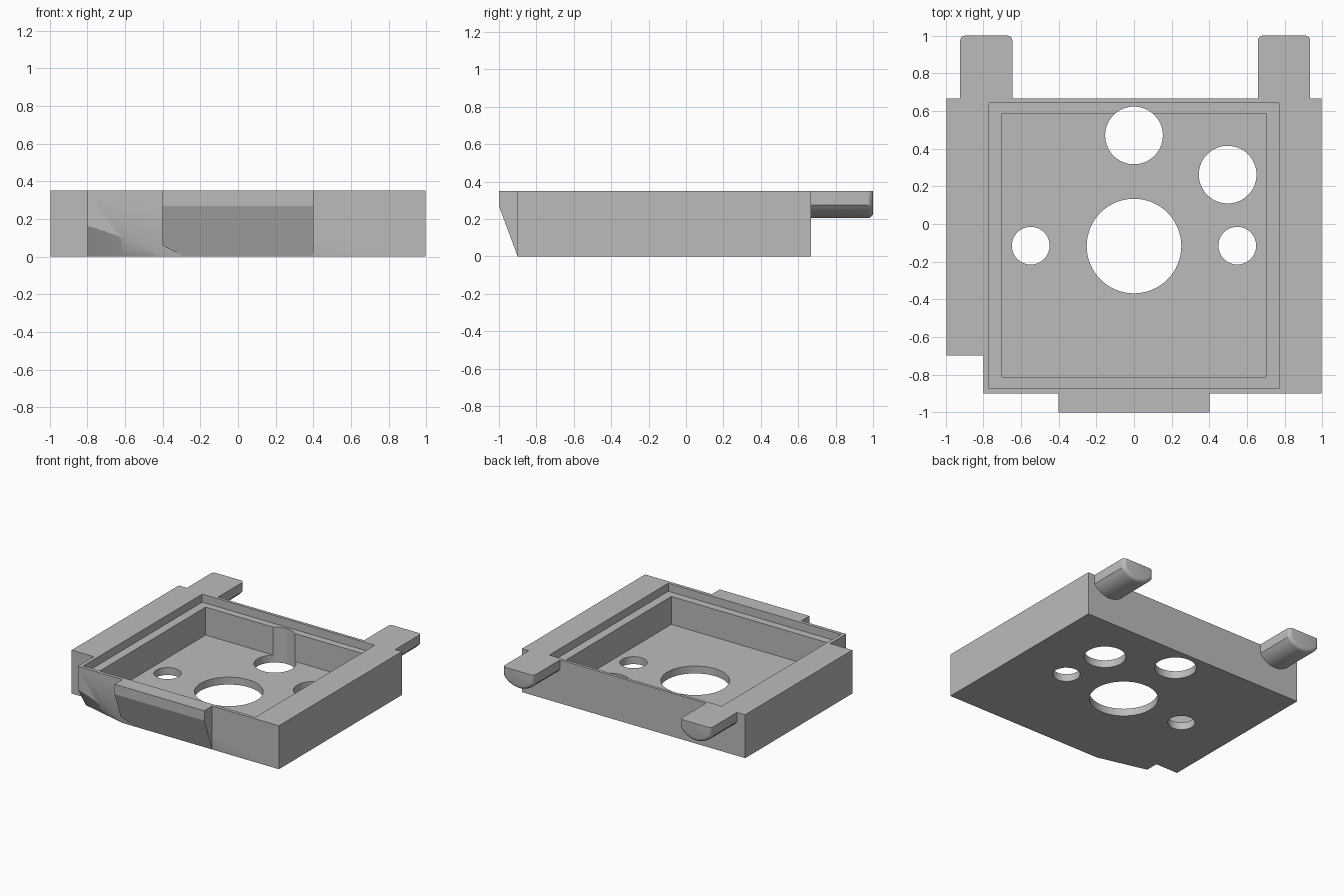
import bpy, bmesh, math
from mathutils import Vector

if "Cube" in bpy.data.objects:
    bpy.data.objects.remove(bpy.data.objects["Cube"])

grey = bpy.data.materials.new("light_grey")
grey.diffuse_color = (0.5, 0.5, 0.5, 1)
grey.use_nodes = True
grey.node_tree.nodes["Principled BSDF"].inputs["Base Color"].default_value = grey.diffuse_color


def finish(name, bm):
    bmesh.ops.recalc_face_normals(bm, faces=bm.faces)
    mesh = bpy.data.meshes.new(name)
    bm.to_mesh(mesh)
    bm.free()
    mesh.materials.append(grey)
    obj = bpy.data.objects.new(name, mesh)
    bpy.context.collection.objects.link(obj)
    return obj


def loft(name, rings):
    """Solid through matching closed rings of points, capped at both ends."""
    bm = bmesh.new()
    vs = [[bm.verts.new(p) for p in ring] for ring in rings]
    n = len(rings[0])
    for a, b in zip(vs, vs[1:]):
        for i in range(n):
            j = (i + 1) % n
            bm.faces.new((a[i], a[j], b[j], b[i]))
    bm.faces.new(vs[0])
    bm.faces.new(vs[-1])
    return finish(name, bm)


def slab(name, outline, z0, z1):
    return loft(name, [[(x, y, z) for x, y in outline] for z in (z0, z1)])


def rect(x0, x1, y0, y1):
    return [(x0, y0), (x1, y0), (x1, y1), (x0, y1)]


def circle(cx, cy, r, n=64):
    return [(cx + r * math.cos(math.tau * i / n), cy + r * math.sin(math.tau * i / n))
            for i in range(n)]


def cut(obj, cutter):
    mod = obj.modifiers.new("cut", 'BOOLEAN')
    mod.operation, mod.solver, mod.object = 'DIFFERENCE', 'EXACT', cutter
    bpy.context.view_layer.objects.active = obj
    bpy.ops.object.modifier_apply(modifier=mod.name)
    bpy.data.objects.remove(cutter)


def smooth(obj, angle=30):
    bpy.ops.object.select_all(action='DESELECT')
    obj.select_set(True)
    bpy.context.view_layer.objects.active = obj
    bpy.ops.object.shade_smooth_by_angle(angle=math.radians(angle))


TOP, BACK, FRONT = 0.35, 0.667, -0.9

# Tray body with a notched front left corner
tray = slab("tray", [(-0.995, -0.697), (-0.798, -0.697), (-0.798, FRONT),
                     (0.995, FRONT), (0.995, BACK), (-0.995, BACK)], 0, TOP)

# Stepped pocket: shallow lid recess, then the deep well
cut(tray, slab("recess_cutter", rect(-0.769, 0.769, -0.873, 0.643), 0.285, 0.5))
cut(tray, slab("well_cutter", rect(-0.70, 0.70, -0.812, 0.587), 0.06, 0.45))

# Round openings through the floor
for cx, cy, r in [(0, -0.117, 0.251), (-0.548, -0.115, 0.1), (0.548, -0.115, 0.1),
                  (0, 0.47, 0.153), (0.497, 0.262, 0.153)]:
    cut(tray, slab("hole_cutter", circle(cx, cy, r), -0.1, 0.4))

# Curved undercut below the front left corner
rings = []
for i in range(10):
    t = 0.004 + i / 8
    h, d = 0.165 * t * (1.3 - 0.3 * t), 0.1 * t
    x = -0.4 - 0.398 * t
    k = 0.05                      # overshoot outside the body
    slope = h / d
    rings.append([(x, FRONT - k, -k), (x, FRONT + d + k / slope, -k),
                  (x, FRONT - k, h + k * slope)])
cut(tray, loft("corner_cutter", rings))
smooth(tray)

# Front lip, tapering back toward the bottom
profile = [(FRONT, TOP), (-1.0, TOP), (-1.0, 0.27), (FRONT, 0.0)]
lip = loft("front_lip", [[(x, y, z) for y, z in profile] for x in (-0.4, 0.4)])
clip = [(-0.45, 0.085), (-0.4, 0.06), (-0.285, 0.0), (-0.285, -0.05), (-0.45, -0.05)]
cut(lip, loft("lip_cutter", [[(x, y, z) for x, z in clip] for y in (-1.1, -0.8)]))

# Rear arms: flat top, rounded underside, softened end
for name, cx in (("left_arm", -0.784), ("right_arm", 0.796)):
    half, side, low = 0.139, 0.275, 0.205
    sag = side - low
    radius = (half * half + sag * sag) / (2 * sag)
    sweep = math.asin(half / radius)
    section = [(cx - half, TOP)]
    for i in range(17):
        a = -sweep + 2 * sweep * i / 16
        section.append((cx + radius * math.sin(a), low + radius - radius * math.cos(a)))
    section.append((cx + half, TOP))
    arm = loft(name, [[(x, y, z) for x, z in section] for y in (BACK, 1.0)])
    bm = bmesh.new()
    bm.from_mesh(arm.data)
    ends = [e for e in bm.edges if all(v.co.y > 0.99 for v in e.verts)
            and not all(v.co.z > TOP - 0.01 for v in e.verts)]
    bmesh.ops.bevel(bm, geom=ends, offset=0.028, segments=4, profile=0.5, affect='EDGES')
    bm.to_mesh(arm.data)
    bm.free()
    smooth(arm, 35)
